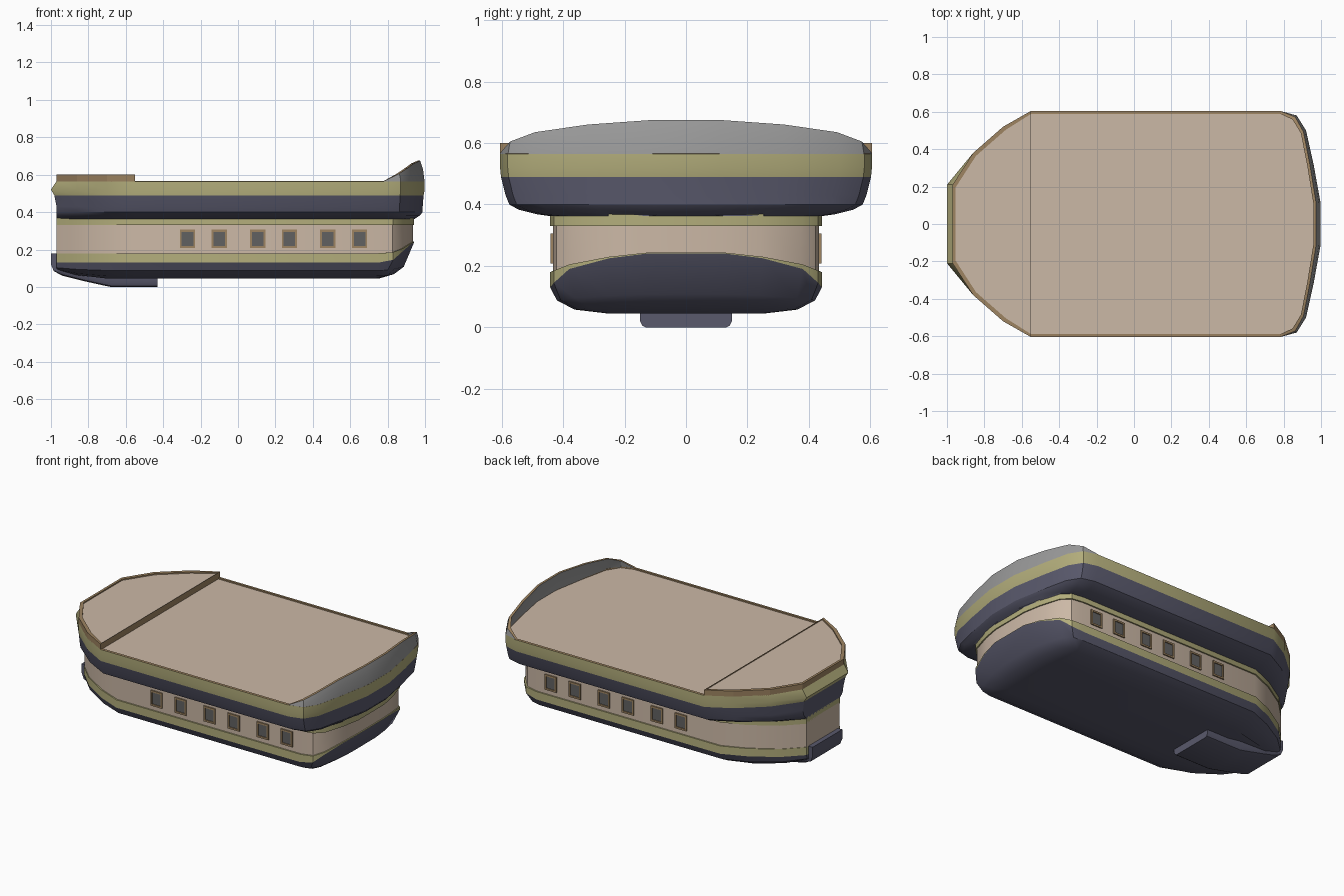
import bpy, bmesh, math

if "Cube" in bpy.data.objects:
    bpy.data.objects.remove(bpy.data.objects["Cube"])


def mat(name, rgb):
    m = bpy.data.materials.new(name)
    m.diffuse_color = (*rgb, 1)
    m.use_nodes = True
    m.node_tree.nodes["Principled BSDF"].inputs["Base Color"].default_value = m.diffuse_color
    return m


NAVY = mat("navy", (0.10, 0.10, 0.15))
OLIVE = mat("olive", (0.45, 0.42, 0.20))
CREAM = mat("cream", (0.60, 0.48, 0.38))
TAN = mat("tan", (0.34, 0.23, 0.12))
GREY = mat("grey", (0.32, 0.32, 0.32))
PANE = mat("pane", (0.12, 0.12, 0.12))


def make(name, bm, mats, smooth=True):
    bmesh.ops.recalc_face_normals(bm, faces=bm.faces)
    me = bpy.data.meshes.new(name)
    bm.to_mesh(me)
    bm.free()
    ob = bpy.data.objects.new(name, me)
    bpy.context.collection.objects.link(ob)
    for m in mats:
        me.materials.append(m)
    if smooth:
        bpy.ops.object.select_all(action='DESELECT')
        ob.select_set(True)
        bpy.context.view_layer.objects.active = ob
        bpy.ops.object.shade_smooth_by_angle(angle=math.radians(32))
    return ob


def loft(name, rings, mats, bands=None, cap0=None, cap1=None, closed=True, smooth=True):
    """Skin a list of rings; bands gives a material index per strip."""
    bm = bmesh.new()
    vs = [[bm.verts.new(p) for p in r] for r in rings]
    n = len(rings[0])
    for k in range(len(rings) - 1):
        for i in range(n if closed else n - 1):
            j = (i + 1) % n
            f = bm.faces.new((vs[k][i], vs[k][j], vs[k + 1][j], vs[k + 1][i]))
            f.material_index = bands[k] if bands else 0
    for idx, ring in ((cap0, vs[0]), (cap1, vs[-1])):
        if idx is not None:
            bm.faces.new(ring).material_index = idx
    return make(name, bm, mats, smooth)


def ring(half, z, ky=1.0, bow=1.0, x0=0.7, stern=0.0):
    """Mirror a half outline; z is a number or one height per point."""
    out = []
    for i, (x, y) in enumerate(half):
        if x > x0:
            x = x0 + (x - x0) * bow
        if i == 0:
            x -= stern
        out.append((x, y * ky, z if isinstance(z, (int, float)) else z[i]))
    return out + [(x, -y, h) for x, y, h in reversed(out)]


# half outlines from stern to bow
UP = [(-.97, .21), (-.86, .38), (-.70, .52), (-.55, .605), (.78, .605),
      (.87, .58), (.92, .50), (.96, .32), (.998, .11)]
LOW = [(-.97, .17), (-.86, .28), (-.70, .38), (-.55, .442), (.75, .442),
       (.83, .43), (.88, .38), (.92, .25), (.942, .13)]

# lower hull, its bow sweeps up
navy_top = [.13, .13, .13, .13, .13, .145, .19, .225, .24]
olive_top = [.18, .18, .18, .18, .18, .185, .205, .23, .243]


def low_z(base, stern, bow):
    z = [base] * 9
    z[0], z[1] = base + stern, base + stern * .4
    for i, t in zip(range(5, 9), (.1, .4, .8, 1)):
        z[i] += bow * t
    return z


loft("lower_hull", [
    ring(LOW, low_z(.045, .045, 0), .57, .22),
    ring(LOW, low_z(.058, .035, .01), .82, .55),
    ring(LOW, low_z(.088, .015, .02), .95, .77),
    ring(LOW, navy_top)], [NAVY], cap0=0)
loft("lower_trim", [ring(LOW, navy_top), ring(LOW, olive_top), ring(LOW, olive_top, .98, .97)],
     [OLIVE])
loft("cabin_wall", [ring(LOW, olive_top, .98, .97), ring(LOW, .34, .98, .97)], [CREAM])
loft("cabin_top_trim", [ring(LOW, .33, .98, .97), ring(LOW, .33), ring(LOW, .37)], [OLIVE])

# upper hull with trim band
loft("upper_hull", [
    ring(LOW, .362),
    ring(UP, .368, .80, .84),
    ring(UP, .383, .90, .92),
    ring(UP, .40, .95, .96),
    ring(UP, .43, .97, .965),
    ring(UP, .49, .995, .98, stern=.012)], [NAVY], cap0=0)
loft("upper_trim", [
    ring(UP, .49, .995, .98, stern=.012),
    ring(UP, .52, 1, 1, stern=.03),
    ring(UP, .565)], [OLIVE])

# main deck with tan edge
IN = [(x + .015 if x < -.6 else x - .012 if x > .8 else x, y - .016) for x, y in UP]
loft("main_deck", [ring(UP, .565), ring(IN, .566), ring(IN, .558)],
     [TAN, CREAM], [0, 0], cap1=1, smooth=False)

# raised stern deck
stern_out, stern_in = UP[:4], IN[:4]
loft("stern_deck", [ring(stern_out, .56), ring(stern_out, .60), ring(stern_in, .60),
                    ring(stern_in, .592)],
     [TAN, CREAM], [0, 0, 0], cap1=1, smooth=False)

# bow bulwark: grey wall with tan rim
wall = UP[4:]
top_z = [.567, .605, .635, .66, .675]


def wall_ring(pts, t, inset):
    half = []
    for i, (x, y) in enumerate(pts):
        lean = (0, .008, .014, .020, .024)[i]
        x -= lean * t * t + (inset if i else 0)
        y -= (.008 * t if i in (1, 2) else 0) + (inset if i < 2 else inset * .4)
        half.append((x, y, .56 + (top_z[i] - .56) * t))
    return half + [(x, -y, z) for x, y, z in reversed(half)]


loft("bow_bulwark", [wall_ring(wall, 0, 0), wall_ring(wall, .6, 0), wall_ring(wall, 1, 0),
                     wall_ring(wall, 1, .014), wall_ring(wall, .6, .014),
                     wall_ring(wall, 0, .014)],
     [GREY, TAN], [0, 0, 1, 0, 0], closed=False)

# keel skid under the stern
profile = [(-1, .18), (-1, .12), (-.985, .085), (-.94, .06), (-.84, .035), (-.72, .008),
           (-.68, 0), (-.43, 0), (-.43, .05), (-.68, .06), (-.90, .11), (-.95, .18)]


def keel_ring(y, grow):
    return [(x, y, z + (grow if 2 < i < 8 else 0)) for i, (x, z) in enumerate(profile)]


loft("keel_skid", [keel_ring(-.15, .022), keel_ring(-.142, .006), keel_ring(-.13, 0),
                   keel_ring(.13, 0), keel_ring(.142, .006), keel_ring(.15, .022)],
     [NAVY], cap0=0, cap1=0)

# windows: frame with recessed pane, both sides
for n, x in enumerate((-.27, -.10, .105, .275, .48, .65)):
    for side, s in (("front", -1), ("back", 1)):
        def rect(w, h, y):
            return [(x + a * w, s * y, .257 + b * h)
                    for a, b in ((-1, -1), (1, -1), (1, 1), (-1, 1))]
        loft(f"{side}_window_{n + 1}",
             [rect(.041, .049, .425), rect(.041, .049, .441), rect(.031, .038, .441),
              rect(.031, .038, .435)],
             [TAN, PANE], [0, 0, 0], cap1=1, smooth=False)
